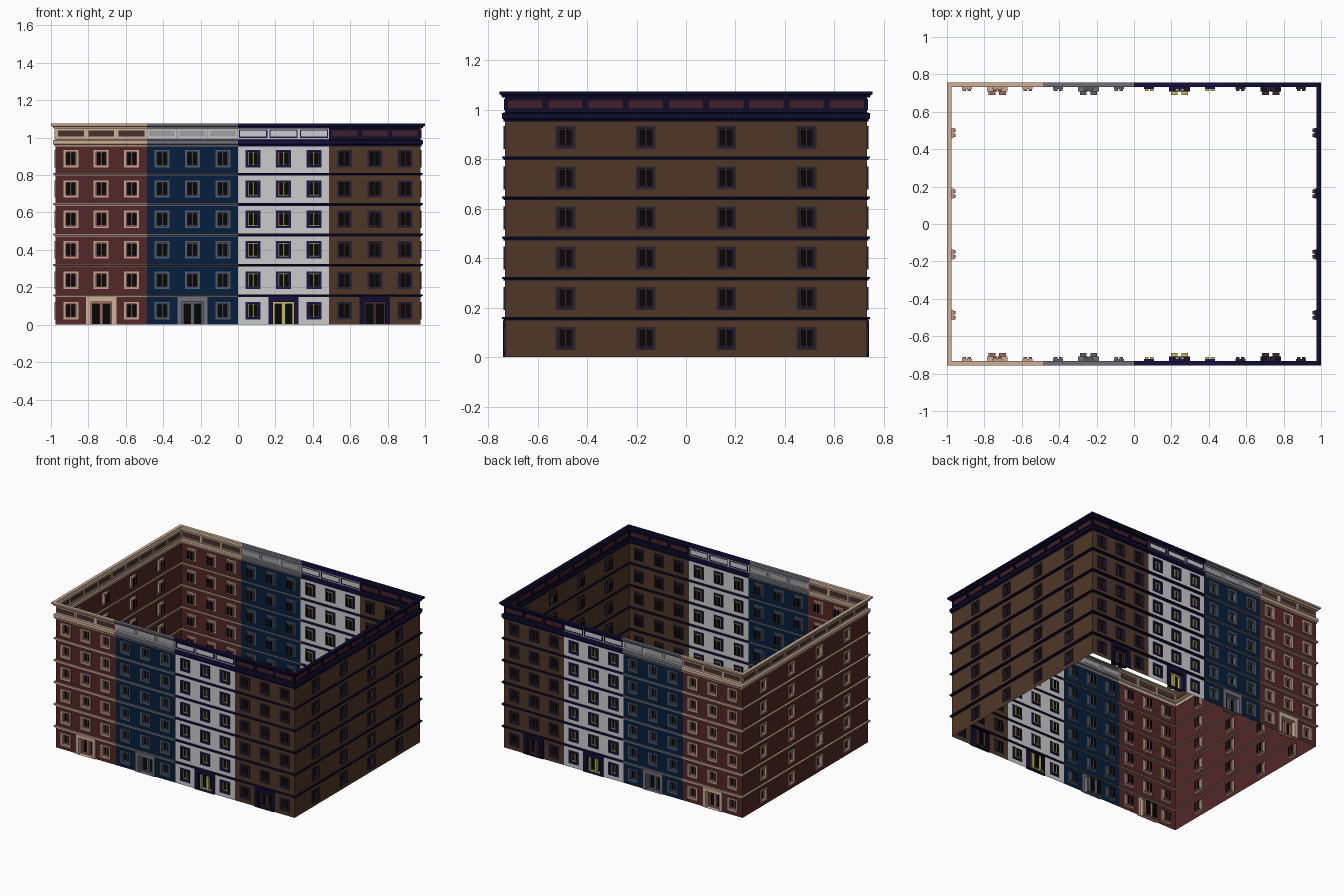
import bpy, bmesh, math

if "Cube" in bpy.data.objects:
    bpy.data.objects.remove(bpy.data.objects["Cube"])

M = 0.1625                      # bay width and storey height
HX, HY = 6 * M, 4.5 * M         # half sizes of the wall ring
GLASS = (14, 14, 15)

# wall, trim, window trim, sash, frieze ground, frieze outline, frieze panel
STYLES = {
    "red":   [(84, 44, 44), (205, 175, 150), (195, 165, 142), (160, 105, 100), (205, 175, 150), (205, 175, 150), (72, 52, 48)],
    "blue":  [(14, 36, 64), (112, 110, 120), (84, 92, 108), (95, 95, 105), (165, 165, 168), (190, 190, 192), (160, 160, 163)],
    "white": [(190, 190, 192), (30, 22, 66), (36, 28, 80), (190, 185, 90), (190, 190, 192), (36, 28, 80), (190, 190, 192)],
    "brown": [(80, 58, 44), (22, 20, 48), (44, 38, 56), (70, 45, 50), (24, 21, 46), (22, 18, 38), (66, 36, 46)],
}
PARTS = ["walls", "trim", "window_trim", "sash", "frieze", "frieze_outline", "frieze_panels"]
meshes = {}


def face(side, house, part, pts):
    """Add a face given (along, outward, up) points on one of the four sides."""
    bm = meshes.setdefault((house, part), bmesh.new()) if (house, part) not in meshes else meshes[house, part]
    a = side * math.pi / 2
    h = HY if side % 2 == 0 else HX
    c, s = round(math.cos(a)), round(math.sin(a))
    vs = [bm.verts.new((c * u + s * (h + d), s * u - c * (h + d), z)) for u, d, z in pts]
    f = bm.faces.new(vs)
    if f.calc_area() < 1e-8:
        bmesh.ops.delete(bm, geom=vs, context='VERTS')


def rect(side, house, part, r, d):
    u0, z0, u1, z1 = r
    face(side, house, part, [(u0, d, z0), (u1, d, z0), (u1, d, z1), (u0, d, z1)])


def ring(side, house, part, a, da, b, db):
    """Four quads joining outer rectangle a at depth da to inner b at depth db."""
    def corners(r, d):
        return [(r[0], d, r[1]), (r[2], d, r[1]), (r[2], d, r[3]), (r[0], d, r[3])]
    A, B = corners(a, da), corners(b, db)
    for i in range(4):
        j = (i + 1) % 4
        face(side, house, part, [A[i], A[j], B[j], B[i]])


def inset(r, x, z0, z1):
    return (r[0] + x, r[1] + z0, r[2] - x, r[3] - z1)


def leaves(side, house, r, d, back, edge, low):
    """A pair of glazed leaves filling an opening."""
    mid = (r[0] + r[2]) / 2
    for half in ((r[0], r[1], mid, r[3]), (mid, r[1], r[2], r[3])):
        p = inset(half, edge, low, edge)
        ring(side, house, "sash", half, d, p, d)
        ring(side, house, "sash", p, d, p, back)
        rect(side, house, "glass", p, back)


def opening(side, house, cell, outer, inner, out, deep, back, edge, low, trim):
    """Wall cell with a raised surround and recessed leaves."""
    ring(side, house, "walls", cell, 0, outer, 0)
    ring(side, house, trim, outer, 0, outer, out)
    ring(side, house, trim, outer, out, inner, out)
    ring(side, house, trim, inner, out, inner, deep)
    leaves(side, house, inner, deep, back, edge, low)


def moulding(side, house, u0, u1, profile):
    """Sweep an (outward, up) profile along a stretch, mitred at the corners."""
    h = HX if side % 2 == 0 else HY
    e0 = -1 if abs(u0 + h) < 1e-4 else 0
    e1 = 1 if abs(u1 - h) < 1e-4 else 0
    for (d, z), (e, w) in zip(profile, profile[1:]):
        face(side, house, "trim", [(u0 + e0 * d, d, z), (u1 + e1 * d, d, z),
                                   (u1 + e1 * e, e, w), (u0 + e0 * e, e, w)])


BAND = [(0, -.015), (.006, -.015), (.006, -.010), (.013, -.007), (.013, 0), (0, 0)]
LOWER = [(0, .953), (.007, .953), (.007, .960), (.013, .966), (.013, .986), (.004, .990), (0, .990)]
UPPER = [(0, 1.050), (.012, 1.050), (.016, 1.060), (.024, 1.063), (.024, 1.075), (0, 1.075)]


def stretch(side, house, u0, bays, windows, doors):
    """One house front: storeys, openings, bands, frieze and cornices."""
    u1 = u0 + bays * M
    for b in range(bays):
        a = u0 + b * M
        c = a + M / 2
        for k in range(6):
            z = k * M
            cell = (a, z, a + M, z + M - .015 if k < 5 else .953)
            if k == 0 and b in doors:
                opening(side, house, cell, (c - .0805, 0, c + .0805, cell[3]),
                        (c - .056, 0, c + .056, .121), .008, -.022, -.042, .010, .004, "trim")
            elif b in windows:
                opening(side, house, cell, (c - .040, z + .029, c + .040, z + .122),
                        (c - .027, z + .041, c + .027, z + .111), .006, -.010, -.020, .004, .004, "window_trim")
            else:
                rect(side, house, "walls", cell, 0)
        # frieze panel
        cell = (a, .990, a + M, 1.050)
        o = inset(cell, .006, .009, .006)
        i = inset(o, .006, .006, .006)
        ring(side, house, "frieze", cell, 0, o, 0)
        ring(side, house, "frieze_outline", o, 0, o, .005)
        ring(side, house, "frieze_outline", o, .005, i, .005)
        ring(side, house, "frieze_outline", i, .005, i, .001)
        rect(side, house, "frieze_panels", i, .001)
    for k in range(1, 6):
        moulding(side, house, u0, u1, [(d, z + k * M) for d, z in BAND])
    moulding(side, house, u0, u1, LOWER)
    moulding(side, house, u0, u1, UPPER)


# front and back: four houses of three bays; ends: one long wall each
order = ["red", "blue", "white", "brown"]
for n in range(4):
    stretch(0, order[n], -HX + n * 3 * M, 3, (0, 1, 2), (1,))
    stretch(2, order[3 - n], -HX + n * 3 * M, 3, (0, 1, 2), (1,))
stretch(1, "brown", -HY, 9, (1, 3, 5, 7), ())
stretch(3, "red", -HY, 9, (1, 3, 5, 7), ())


def linear(c):
    return tuple((v / 255) ** 2.2 for v in c) + (1,)


# one object per house and part
for (house, part), bm in meshes.items():
    bmesh.ops.remove_doubles(bm, verts=bm.verts[:], dist=1e-5)
    name = house + "_house_" + part
    me = bpy.data.meshes.new(name)
    bm.to_mesh(me)
    bm.free()
    mat = bpy.data.materials.new(name)
    mat.diffuse_color = linear(GLASS if part == "glass" else STYLES[house][PARTS.index(part)])
    mat.use_nodes = True
    mat.node_tree.nodes["Principled BSDF"].inputs["Base Color"].default_value = mat.diffuse_color
    me.materials.append(mat)
    bpy.context.collection.objects.link(bpy.data.objects.new(name, me))
